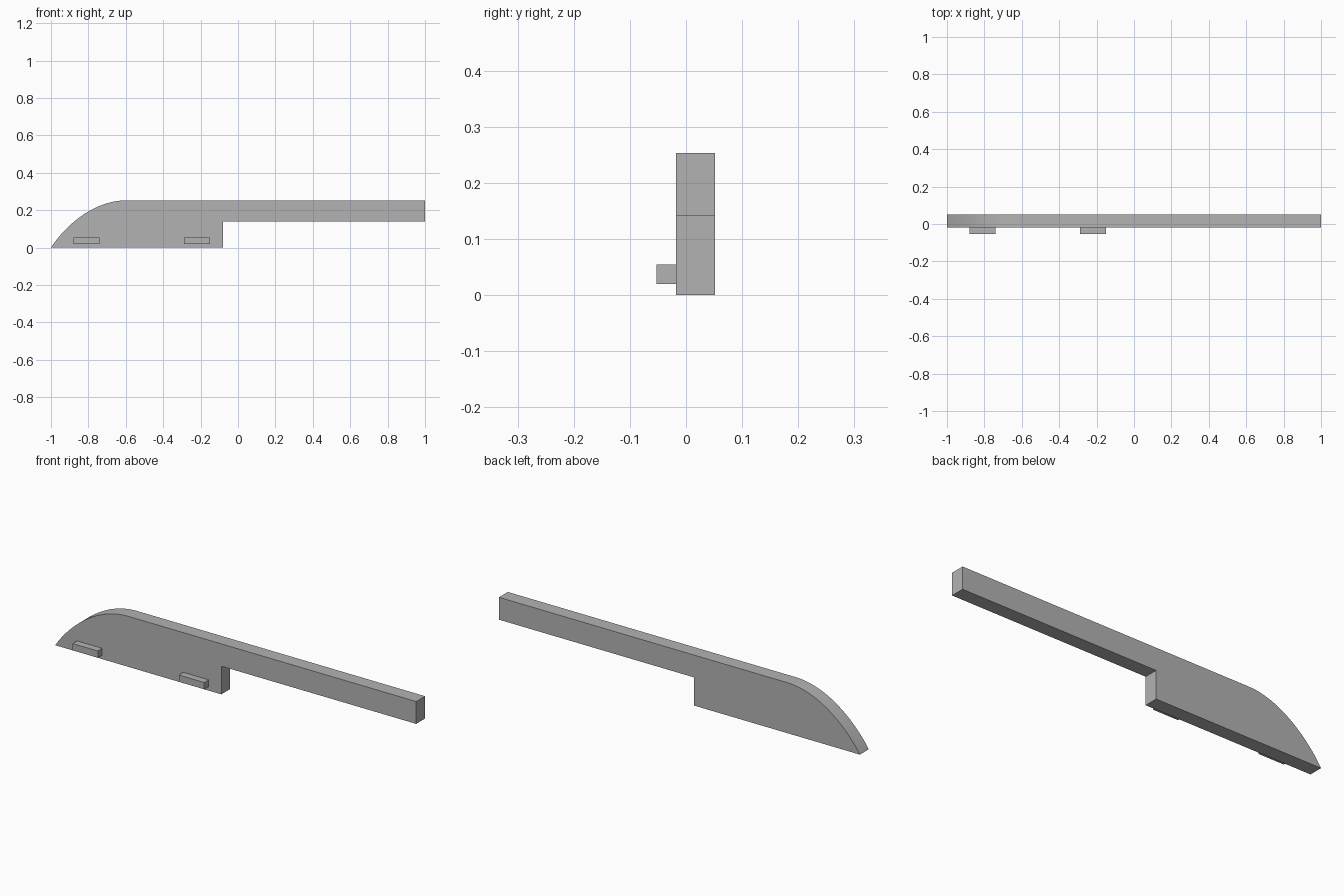
import bpy, bmesh
from mathutils import Vector
from mathutils.geometry import interpolate_bezier

cube = bpy.data.objects.get("Cube")
if cube:
    bpy.data.objects.remove(cube, do_unlink=True)

grey = bpy.data.materials.new("plain_grey")
grey.use_nodes = True
colour = (0.45, 0.45, 0.45, 1)
grey.diffuse_color = colour
grey.node_tree.nodes["Principled BSDF"].inputs["Base Color"].default_value = colour


def extrude_profile(name, points, y_front, y_back):
    """Extrude an x-z outline along y into a closed solid."""
    bm = bmesh.new()
    face = bm.faces.new([bm.verts.new((x, y_front, z)) for x, z in points])
    moved = bmesh.ops.extrude_face_region(bm, geom=[face])["geom"]
    verts = [g for g in moved if isinstance(g, bmesh.types.BMVert)]
    bmesh.ops.translate(bm, verts=verts, vec=(0, y_back - y_front, 0))
    bmesh.ops.recalc_face_normals(bm, faces=bm.faces)
    mesh = bpy.data.meshes.new(name)
    bm.to_mesh(mesh)
    bm.free()
    mesh.materials.append(grey)
    obj = bpy.data.objects.new(name, mesh)
    bpy.context.collection.objects.link(obj)
    return obj


# Curved nose, from the bottom tip up to the flat top
nose = interpolate_bezier(Vector((-1, 0)), Vector((-0.95, 0.08)),
                          Vector((-0.8, 0.25)), Vector((-0.6, 0.253)), 24)

# Blade and handle in one slab
outline = [(p.x, p.y) for p in nose]
outline += [(1, 0.253), (1, 0.141), (-0.08, 0.141), (-0.08, 0)]
body = extrude_profile("blade_and_handle", outline, -0.018, 0.052)

# Smooth the nose, keeping the edges sharp
bpy.ops.object.select_all(action="DESELECT")
body.select_set(True)
bpy.context.view_layer.objects.active = body
bpy.ops.object.shade_smooth_by_angle()

# Two small pegs on the front
for name, x in (("outer_peg", -0.88), ("inner_peg", -0.29)):
    extrude_profile(name, [(x, 0.02), (x + 0.14, 0.02), (x + 0.14, 0.054), (x, 0.054)],
                    -0.053, -0.018)
